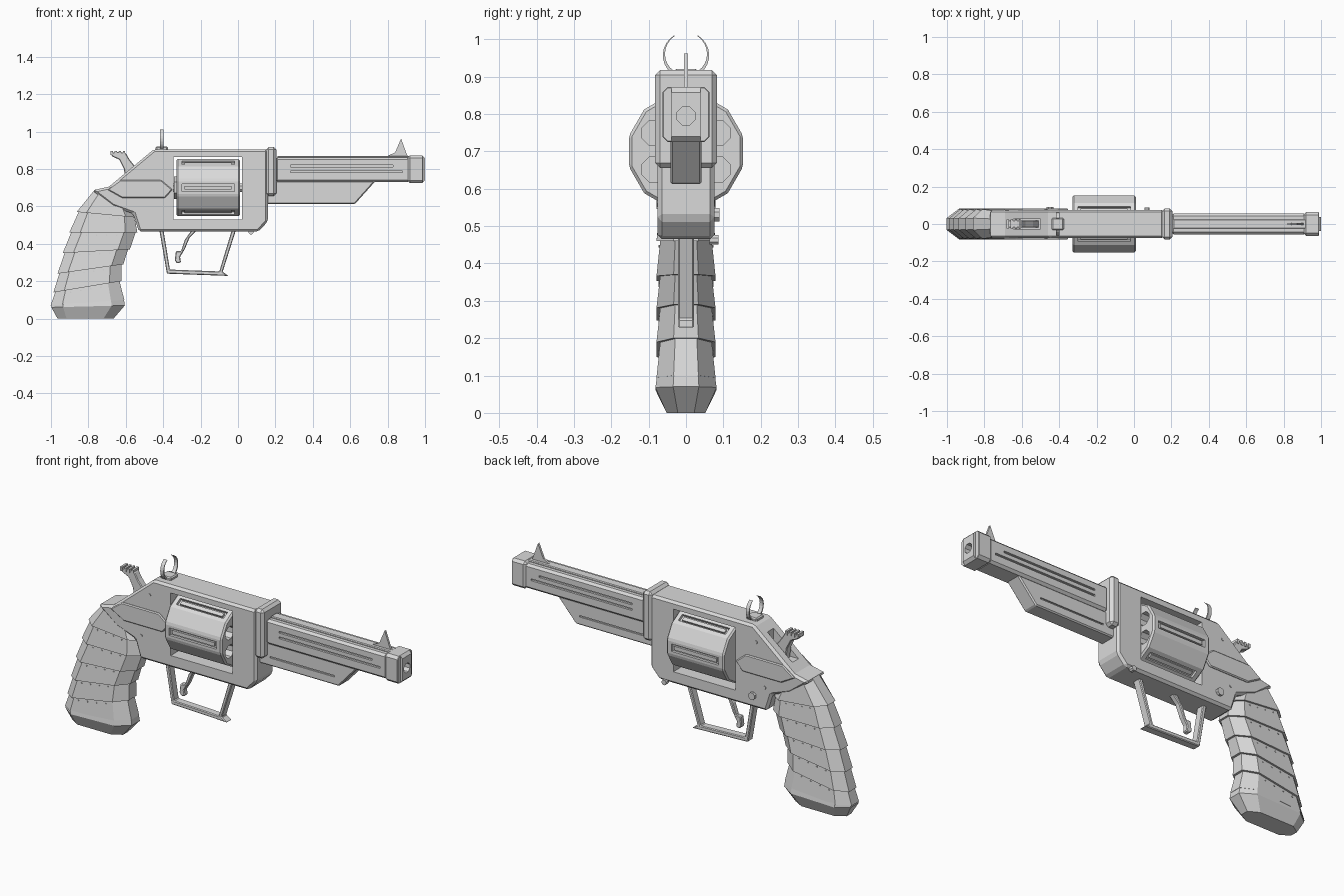
import bpy, bmesh
from math import sin, cos, pi, radians
from mathutils import Matrix, Vector

if "Cube" in bpy.data.objects:
    bpy.data.objects.remove(bpy.data.objects["Cube"], do_unlink=True)

GREY = (0.7, 0.7, 0.7, 1)
steel = bpy.data.materials.new("steel_grey")
steel.use_nodes = True
steel.diffuse_color = GREY
steel.node_tree.nodes["Principled BSDF"].inputs["Base Color"].default_value = GREY


def finish(name, bm):
    bmesh.ops.recalc_face_normals(bm, faces=bm.faces)
    mesh = bpy.data.meshes.new(name)
    bm.to_mesh(mesh)
    bm.free()
    mesh.materials.append(steel)
    ob = bpy.data.objects.new(name, mesh)
    bpy.context.collection.objects.link(ob)
    return ob


def loft(name, rings):
    """Skin closed rings of points and cap both ends."""
    bm = bmesh.new()
    loops = [[bm.verts.new(p) for p in r] for r in rings]
    n = len(loops[0])
    for a, b in zip(loops, loops[1:]):
        for i in range(n):
            bm.faces.new((a[i], a[(i + 1) % n], b[(i + 1) % n], b[i]))
    bm.faces.new(loops[0])
    bm.faces.new(loops[-1])
    return finish(name, bm)


def bevel(ob, width):
    m = ob.modifiers.new("chamfer", "BEVEL")
    m.width, m.segments, m.limit_method = width, 1, "ANGLE"
    return ob


def prism(name, pts, y0, y1, chamfer=0):
    """Side profile (x, z) extruded across y."""
    ob = loft(name, [[(x, y, z) for x, z in pts] for y in (y0, y1)])
    return bevel(ob, chamfer) if chamfer else ob


def box(name, x0, x1, y0, y1, z0, z1, chamfer=0):
    return prism(name, [(x0, z0), (x1, z0), (x1, z1), (x0, z1)], y0, y1, chamfer)


def rod(name, axis, centre, radius, length, sides):
    bm = bmesh.new()
    bmesh.ops.create_cone(bm, cap_ends=True, segments=sides, radius1=radius,
                          radius2=radius, depth=length)
    turn = Vector((0, 0, 1)).rotation_difference(Vector(axis)).to_matrix().to_4x4()
    spin = Matrix.Rotation(pi / sides, 4, "Z")
    bmesh.ops.transform(bm, matrix=Matrix.Translation(centre) @ turn @ spin, verts=bm.verts)
    return finish(name, bm)


def cut(ob, cutter):
    cutter.hide_render = True
    m = ob.modifiers.new("cut", "BOOLEAN")
    m.operation, m.solver, m.object = "DIFFERENCE", "EXACT", cutter
    bpy.context.view_layer.objects.active = ob
    for mod in [m.name for m in ob.modifiers]:
        bpy.ops.object.modifier_apply(modifier=mod)
    bpy.data.objects.remove(cutter, do_unlink=True)


# Frame with cylinder window and hammer slot
frame = prism("frame", [(-.45, .905), (.16, .905), (.16, .52), (.11, .465), (-.53, .465),
                        (-.56, .56), (-.67, .6), (-.78, .685), (-.69, .705)],
              -.076, .076, .012)
cut(frame, box("window_cutter", -.345, .022, -.2, .2, .53, .865))
cut(frame, box("hammer_cutter", -.66, -.5, -.026, .026, .74, 1))
box("front_collar", .15, .205, -.083, .083, .655, .918, .014)

# Raised side panels and screws
for side, s in (("right", -1), ("left", 1)):
    prism(side + "_panel", [(-.7, .69), (-.63, .74), (-.41, .74), (-.35, .69),
                            (-.39, .645), (-.62, .645)], s * .07, s * .084, .005)
    for i, (x, z) in enumerate([(-.47, .82), (-.52, .59)]):
        rod(f"{side}_pin_{i}", (0, 1, 0), (x, s * .076, z), .008, .008, 8)
rod("release_button", (0, 1, 0), (-.45, .078, .53), .02, .024, 8)
rod("frame_screw", (0, 1, 0), (.07, .075, .463), .014, .024, 8)

# Cylinder: twelve sides, six flutes and six chambers
AXIS_Z, R = .7, .153
drum = bevel(rod("cylinder", (1, 0, 0), (-.16, 0, AXIS_Z), R / cos(pi / 12), .34, 12), .008)
for k in range(6):
    a = k * pi / 3
    spin = Matrix.Translation((0, 0, AXIS_Z)) @ Matrix.Rotation(a, 4, "X")
    flute = box("flute_cutter", -.3, -.02, R - .014, R + .03, -.02, .02)
    flute.data.transform(spin)
    cut(drum, flute)
    bar = box(f"flute_bar_{k}", -.285, -.035, R - .02, R - .003, -.01, .01)
    bar.data.transform(spin)
    b = a + pi / 6
    at = (0, .098 * cos(b), AXIS_Z + .098 * sin(b))
    cut(drum, rod("chamber_cutter", (1, 0, 0), at, .036, .5, 8))
    rod(f"chamber_back_{k}", (1, 0, 0), (-.3, at[1], at[2]), .036, .03, 8)
rod("cylinder_axle", (1, 0, 0), (-.16, 0, AXIS_Z), .025, .38, 8)
rod("ratchet", (1, 0, 0), (-.335, 0, AXIS_Z), .06, .016, 6)

# Barrel with side grooves, rib, muzzle and underlug
barrel = box("barrel", .2, .92, -.055, .055, .73, .862, .012)
for s in (-1, 1):
    for z, end in ((.815, .83), (.785, .88)):
        cut(barrel, box("groove_cutter", .28, end, s * .044, s * .1, z - .005, z + .005))
box("top_rib", .21, .92, -.025, .025, .85, .87, .004)
muzzle = box("muzzle", .905, 1, -.063, .063, .725, .872, .014)
cut(muzzle, rod("bore_cutter", (1, 0, 0), (1, 0, .795), .026, .16, 8))
for s in (-1, 1):
    cut(muzzle, rod("notch_cutter", (0, 0, 1), (1, s * .05, .8), .016, .4, 4))
lug = prism("underlug", [(.15, .612), (.625, .612), (.735, .735), (.15, .735)],
            -.042, .042, .006)
for s in (-1, 1):
    cut(lug, box("lug_groove_cutter", .22, .6, s * .035, s * .1, .655, .663))
prism("front_sight", [(.79, .865), (.84, .888), (.872, .962), (.9, .885), (.91, .865)],
      -.006, .006)

# Rear sight: base and two curved horns
box("rear_sight_base", -.44, -.375, -.032, .032, .895, .92, .006)
for side, s in (("right", -1), ("left", 1)):
    rings = []
    for i in range(9):
        t = i / 8
        a = radians(-52 + 112 * t)
        w = .007 * (1 - t) + .002
        rings.append([(-.407 + u * .01, s * r * cos(a), .957 + r * sin(a))
                      for u, r in ((-1, .062 - w), (1, .062 - w), (1, .062), (-1, .062))])
    loft(side + "_sight_horn", rings)

# Hammer with ridged spur
prism("hammer", [(-.685, .885), (-.67, .865), (-.635, .85), (-.61, .8), (-.6, .72),
                 (-.5, .72), (-.54, .8), (-.58, .85), (-.6, .885), (-.64, .892)],
      -.02, .02, .004)
for i in range(4):
    x = -.675 + i * .022
    box(f"spur_ridge_{i}", x - .006, x + .006, -.024, .024, .875, .897)

# Trigger and guard
prism("trigger", [(-.25, .47), (-.285, .42), (-.305, .36), (-.332, .36), (-.338, .31),
                  (-.325, .295), (-.305, .3), (-.31, .33), (-.285, .37), (-.26, .43),
                  (-.22, .47)], -.015, .015, .004)
prism("trigger_guard", [(-.42, .47), (-.38, .24), (-.05, .228), (-.082, .25), (-.012, .47),
                        (-.034, .47), (-.1, .252), (-.364, .262), (-.398, .47)],
      -.022, .022, .004)

# Grip: overlapping wrapped bands from neck to base
back = [(-.775, .69), (-.86, .57), (-.9, .46), (-.935, .35), (-.963, .24),
        (-.985, .14), (-1, .07)]
front = [(-.59, .6), (-.545, .54), (-.54, .46), (-.58, .37), (-.615, .29),
         (-.625, .2), (-.61, .1)]


def grip_ring(b, f, half, grow):
    b, f = Vector(b), Vector(f)
    d = (f - b).normalized() * grow
    b, f = b - d, f + d
    half += grow
    sec = [(0, .4), (.16, 1), (.82, 1), (1, .42)]
    side = [(b.lerp(f, t), half * k) for t, k in sec]
    return [(p.x, y, p.y) for p, y in side] + [(p.x, -y, p.y) for p, y in reversed(side)]


for i in range(6):
    loft(f"grip_band_{i}", [grip_ring(back[i], front[i], .077, -.008),
                            grip_ring(back[i + 1], front[i + 1], .077, .002)])
    if i:
        for s in (-1, 1):
            for t in (.25, .4, .55, .7):
                p = Vector(back[i]).lerp(Vector(front[i]), t)
                rod("grip_stud", (0, 1, 0), (p.x, s * .07, p.y - .014), .004, .008, 6)
loft("grip_base", [grip_ring((-.995, .085), (-.61, .105), .077, 0),
                   grip_ring((-.998, .06), (-.605, .07), .082, 0),
                   grip_ring((-.965, 0), (-.665, 0), .052, 0)])
